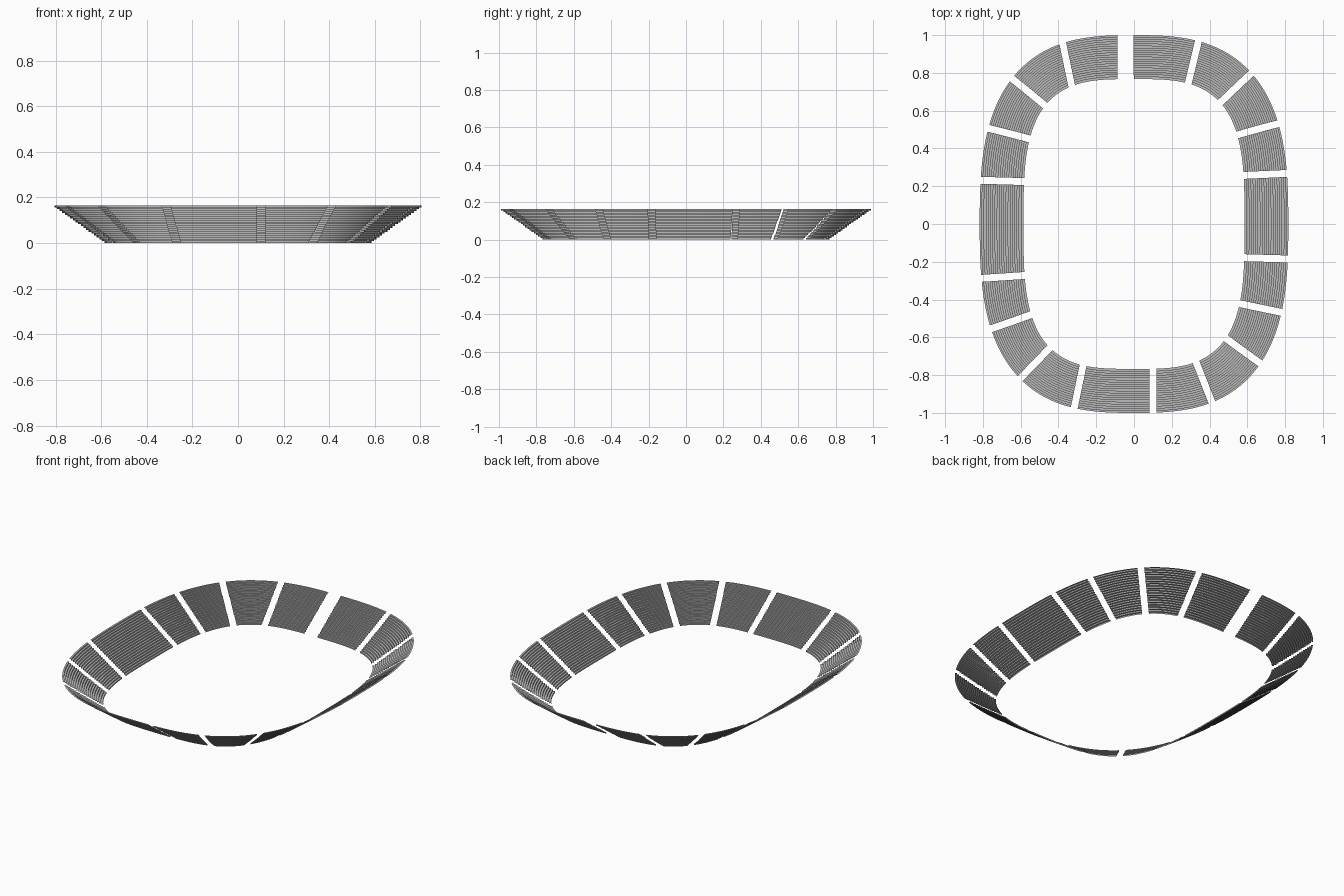
import bpy, bmesh, math
from mathutils import Vector

if "Cube" in bpy.data.objects:
    bpy.data.objects.remove(bpy.data.objects["Cube"])

ROWS, SEGMENTS, HEIGHT = 20, 10, 0.165
NARROW, WIDE = 0.037, 0.086

grey = bpy.data.materials.new("concrete grey")
grey.use_nodes = True
colour = (0.5, 0.5, 0.5, 1)
grey.diffuse_color = colour
grey.node_tree.nodes["Principled BSDF"].inputs["Base Color"].default_value = colour

# Aisle centre lines: polar angle at the inner rim and at the outer rim
aisles = [(93.3, 92.6), (68.9, 70.6), (54.6, 52.1), (40.8, 34.8), (23.9, 18.3),
          (-17, -12.8), (-37, -30.9), (-51.2, -47.8), (-65.8, -66.4),
          (-82.5, -84.2), (-109.8, -108), (-124.2, -126.4), (-138.6, -143.8),
          (-154.8, -160.4), (-201.1, -195.9), (-219.2, -213.3),
          (-233.1, -230), (-245.7, -248.5)]


def lerp(a, b, f):
    return a + (b - a) * f


def rim(angle, f):
    """Point on the rounded oval, f running from the inner to the outer rim."""
    a, b, n = lerp(0.585, 0.817, f), lerp(0.767, 1, f), lerp(3.3, 2.8, f)
    c, s = math.cos(angle), math.sin(angle)
    r = (abs(c / a) ** n + abs(s / b) ** n) ** (-1 / n)
    return Vector((r * c, r * s))


def aisle_edge(index, side, f):
    """Polar angle of one side of a parallel-sided aisle."""
    inner, outer = (rim(math.radians(d), k) for k, d in enumerate(aisles[index]))
    along = (outer - inner).normalized()
    across = Vector((along.y, -along.x))
    width = WIDE if index == 0 else NARROW
    p = inner.lerp(outer, f) + across * side * width / 2
    return math.atan2(p.y, p.x)


def seating_section(index):
    """Stepped sheet of risers and treads between two aisles."""
    bm = bmesh.new()
    following = (index + 1) % len(aisles)

    def line(f, z):
        start = aisle_edge(index, 1, f)
        sweep = (start - aisle_edge(following, -1, f)) % math.tau
        points = [rim(start - sweep * i / SEGMENTS, f) for i in range(SEGMENTS + 1)]
        return [bm.verts.new((p.x, p.y, z)) for p in points]

    previous = line(0, 0)
    for row in range(ROWS):
        z = HEIGHT * (row + 1) / ROWS
        for f in (row / ROWS, (row + 1) / ROWS):
            current = line(f, z)
            for i in range(SEGMENTS):
                bm.faces.new((previous[i + 1], previous[i], current[i], current[i + 1]))
            previous = current
    mesh = bpy.data.meshes.new("seating_section")
    bm.to_mesh(mesh)
    bm.free()
    mesh.materials.append(grey)
    obj = bpy.data.objects.new(f"seating_section_{index + 1}", mesh)
    bpy.context.collection.objects.link(obj)


for index in range(len(aisles)):
    seating_section(index)
